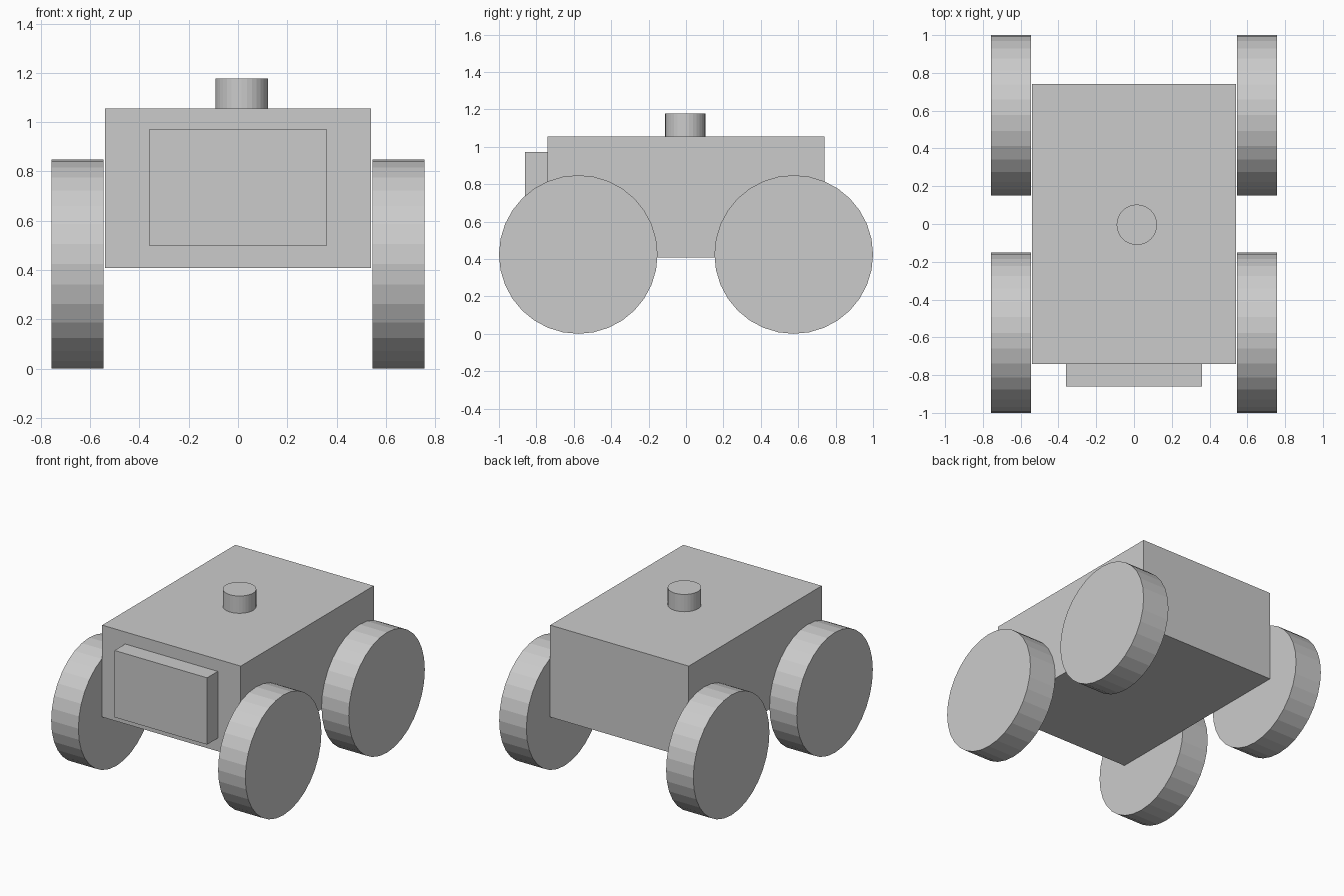
import bpy
from math import pi

if "Cube" in bpy.data.objects:
    bpy.data.objects.remove(bpy.data.objects["Cube"])


def box(name, lo, hi):
    bpy.ops.mesh.primitive_cube_add(size=1, location=[(a + b) / 2 for a, b in zip(lo, hi)])
    ob = bpy.context.object
    ob.name = name
    ob.scale = [b - a for a, b in zip(lo, hi)]
    bpy.ops.object.transform_apply(location=False, rotation=False, scale=True)
    return ob


def cylinder(name, radius, depth, loc, rot=(0, 0, 0)):
    bpy.ops.mesh.primitive_cylinder_add(vertices=32, radius=radius, depth=depth,
                                        location=loc, rotation=rot)
    bpy.context.object.name = name


# Main body and front panel
box("body", (-0.54, -0.741, 0.408), (0.54, 0.741, 1.056))
box("front_panel", (-0.361, -0.86, 0.5), (0.361, -0.741, 0.971))

# Knob on the roof, slightly off centre
cylinder("roof_knob", 0.107, 0.122, (0.015, -0.004, 1.117))

# Four wheels, axles along x
for side, x in (("left", -0.651), ("right", 0.651)):
    for end, y in (("front", -0.576), ("back", 0.576)):
        cylinder(f"{end}_{side}_wheel", 0.424, 0.212, (x, y, 0.424), (0, pi / 2, 0))
